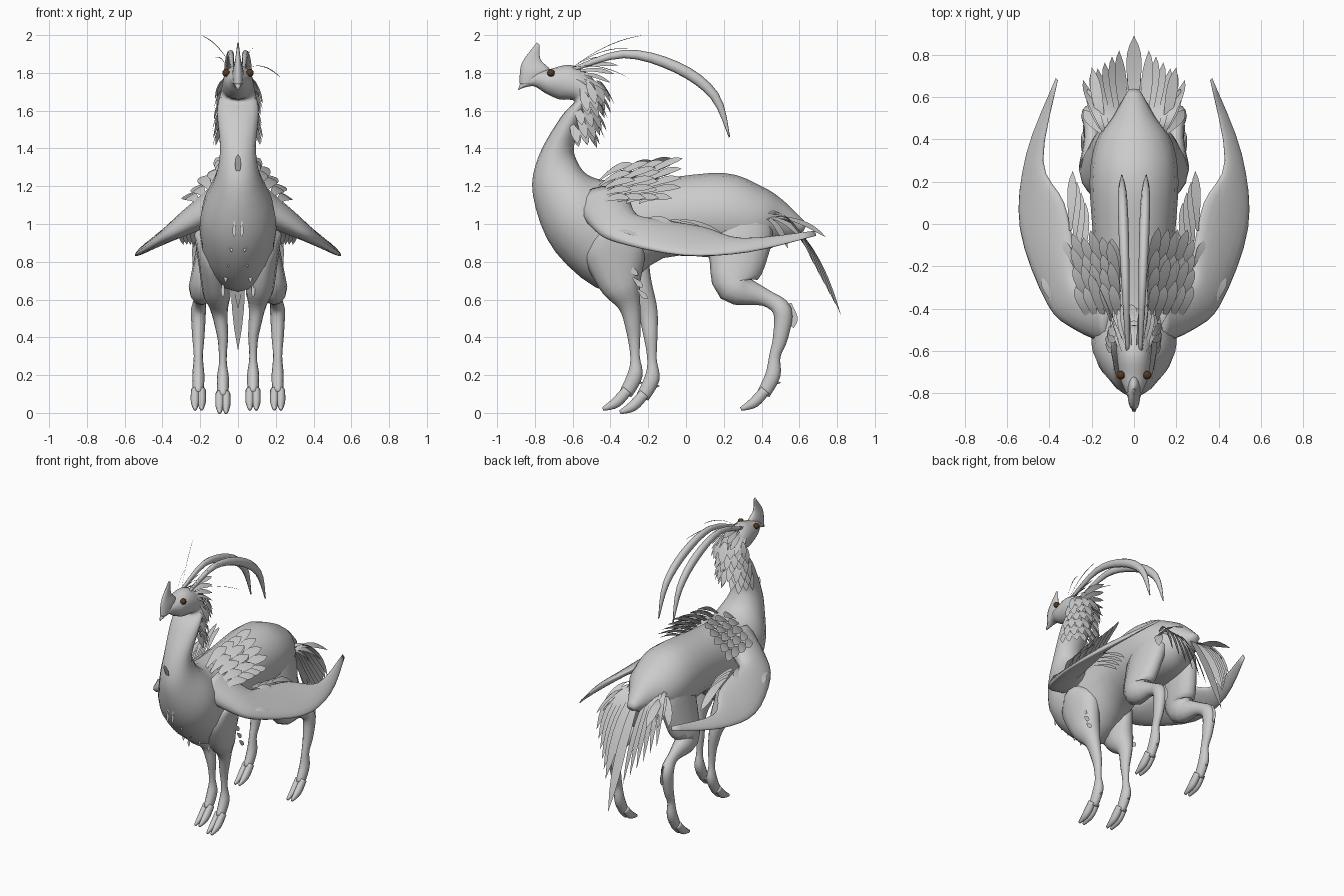
import bpy, bmesh, math, random
from mathutils import Vector

random.seed(4)
default_cube = bpy.data.objects.get("Cube")
if default_cube:
    bpy.data.objects.remove(default_cube)


def material(name, red, green, blue):
    mat = bpy.data.materials.new(name)
    mat.use_nodes = True
    mat.diffuse_color = (red, green, blue, 1)
    shader = mat.node_tree.nodes["Principled BSDF"]
    shader.inputs["Base Color"].default_value = mat.diffuse_color
    return mat


GREY = material("plumage grey", .6, .6, .6)
BROWN = material("eye brown", .09, .04, .015)


def finish(name, bm, mat=GREY):
    mesh = bpy.data.meshes.new(name)
    bm.to_mesh(mesh)
    bm.free()
    mesh.materials.append(mat)
    part = bpy.data.objects.new(name, mesh)
    bpy.context.collection.objects.link(part)
    for polygon in mesh.polygons:
        polygon.use_smooth = True


def spline(rows, steps=4):
    """Smoothly interpolate between rows of numbers."""
    rows = [Vector(row) for row in rows]
    result = []
    for i in range(len(rows) - 1):
        start, end = rows[i], rows[i + 1]
        before, after = rows[max(i - 1, 0)], rows[min(i + 2, len(rows) - 1)]
        for step in range(steps):
            t = step / steps
            bend = (end - before) * t * (1 - t) ** 2 + (start - after) * t * t * (1 - t)
            ease = t * t * (3 - 2 * t)
            result.append(start.lerp(end, ease) + bend / 2)
    return result + [rows[-1]]


def loft(name, rings, segments=16):
    """Skin ellipses given as centre, half axis, other half axis."""
    bm = bmesh.new()
    loops = []
    for centre, axis, other in rings:
        angles = [math.tau * k / segments for k in range(segments)]
        loops.append([bm.verts.new(centre + axis * math.cos(a) + other * math.sin(a))
                      for a in angles])
    for near, far in zip(loops, loops[1:]):
        for k in range(segments):
            bm.faces.new((near[k - 1], near[k], far[k], far[k - 1]))
    bm.faces.new(loops[0][::-1])
    bm.faces.new(loops[-1])
    bmesh.ops.recalc_face_normals(bm, faces=bm.faces)
    finish(name, bm)


def outline_loft(name, rows):
    """Rows hold upper y, z, lower y, z and half width."""
    rings = []
    for y, z, low_y, low_z, width in spline(rows):
        upper, lower = Vector((0, y, z)), Vector((0, low_y, low_z))
        rings.append(((upper + lower) / 2, (upper - lower) / 2, Vector((width, 0, 0))))
    loft(name, rings)


def tube(name, path, x_rule, flatness=.8, segments=12):
    """Limb along y, z, radius points; x_rule places each point sideways."""
    points = spline(path)
    rings = []
    for i, (y, z, radius) in enumerate(points):
        along = points[min(i + 1, len(points) - 1)] - points[max(i - 1, 0)]
        normal = Vector((0, -along.y, along.x)).normalized()
        rings.append((Vector((x_rule(y, z), y, z)), normal * radius,
                      Vector((min(.075, radius * flatness), 0, 0))))
    loft(name, rings, segments)


def feather(bm, base, tip, lift, width, across=(1, 0, 0), steps=9):
    """Flat round-ended leaf from base to tip, arched upward by lift."""
    base, tip, across = Vector(base), Vector(tip), Vector(across).normalized()
    rows = []
    for i in range(steps + 1):
        t = i / steps
        centre = base.lerp(tip, t) + Vector((0, 0, lift * 4 * t * (1 - t)))
        half = across * width / 2 * (.3 + .7 * math.sin(2.5 * t ** 1.3)) * (1.01 - t ** 8)
        rows.append((bm.verts.new(centre - half), bm.verts.new(centre + half)))
    for (a, b), (c, d) in zip(rows, rows[1:]):
        bm.faces.new((a, b, d, c))


# Body, neck and head in one skin
outline_loft("body", (
    (.64, 1, .62, .96, .03), (.52, 1.12, .5, .9, .1), (.4, 1.2, .38, .84, .18),
    (.2, 1.27, .2, .82, .21), (-.15, 1.24, -.12, .82, .19), (-.4, 1.23, -.4, .64, .2),
    (-.52, 1.26, -.69, .85, .195), (-.58, 1.34, -.81, 1.15, .12), (-.59, 1.43, -.78, 1.36, .095),
    (-.52, 1.62, -.66, 1.57, .11), (-.48, 1.75, -.59, 1.65, .09), (-.6, 1.84, -.67, 1.66, .08),
    (-.72, 1.82, -.74, 1.69, .065), (-.8, 1.8, -.81, 1.73, .035), (-.88, 1.74, -.89, 1.71, .008)))

# Upright crest above the beak
outline_loft("crest", (
    (-.8, 1.74, -.88, 1.74, .025), (-.72, 1.81, -.88, 1.79, .03),
    (-.77, 1.87, -.865, 1.86, .016), (-.775, 1.95, -.79, 1.96, .004)))

HIND_PATH = ((.29, 1.08, .1), (.29, .98, .17), (.27, .8, .15), (.26, .67, .1), (.42, .61, .045),
             (.51, .54, .05), (.5, .4, .04), (.47, .3, .03), (.46, .2, .04), (.41, .1, .035))
FRONT_PATH = ((-.4, .96, .08), (-.38, .86, .16), (-.35, .7, .12), (-.3, .57, .06),
              (-.28, .45, .04), (-.27, .3, .025), (-.27, .2, .04), (-.32, .1, .035))
TOE_PATH = ((.01, .02, .028), (-.05, -.045, .028), (-.12, -.08, .01))
PLUME_PATH = ((-.62, 1.81, .01), (-.33, 1.9, .022), (-.05, 1.83, .03), (.15, 1.68, .025),
              (.23, 1.46, .004))
# Wing rows: leading x, y, trailing x, y, thickness
WING = ((.1, -.58, .08, -.3, .1), (.28, -.5, .25, -.25, .065), (.41, -.38, .28, -.12, .045),
        (.54, -.02, .33, .1, .025), (.51, .33, .43, .3, .02), (.37, .69, .36, .68, .003))


def leg(name, path, x_rule, stride):
    """Limb with two toes and a dew claw, its foot moved back by stride."""
    def step(y, z, radius):
        shift = stride * min(1, max(0, .9 - z) * 3)
        return y + shift, z - shift / 5, radius
    moved = [step(*point) for point in path]
    tube(name, moved, x_rule)
    ankle = Vector(moved[-1])
    for spread in (-.017, .017):
        toe = [(ankle.x + y, ankle.y + z, r) for y, z, r in TOE_PATH]
        tube(name + "_toe", toe, lambda y, z: x_rule(y, z) + spread, segments=8)
    claw = [(ankle.x + .04, ankle.y + .06, .02), (ankle.x + .09, ankle.y + .06, .002)]
    tube(name + "_dew_claw", claw, x_rule, segments=6)


def build_side(side, label):
    def at(x, y, z):
        return Vector((side * x, y, z))

    leg(label + "_hind_leg", HIND_PATH, lambda y, z: side * (.21 - .2 * max(0, z - .55)), 0)
    leg(label + "_front_leg", FRONT_PATH, lambda y, z: side * (.08 + .14 * max(0, z - .4)),
        0 if side > 0 else .09)
    tube(label + "_head_plume", PLUME_PATH, lambda y, z: side * (.05 + y / 30), segments=8)

    # Wing slopes down towards its outer edge
    rings = []
    for x, y, inner_x, inner_y, thick in spline(WING):
        outer = at(x, y, 1.16 - .6 * x)
        inner = at(inner_x, inner_y, 1.18 - .6 * inner_x)
        rings.append(((outer + inner) / 2, (outer - inner) / 2, at(.5, 0, .85) * thick))
    loft(label + "_wing", rings)

    bm = bmesh.new()
    bmesh.ops.create_uvsphere(bm, u_segments=16, v_segments=10, radius=.02)
    bmesh.ops.translate(bm, verts=bm.verts, vec=at(.063, -.715, 1.8))
    finish(label + "_eye", bm, BROWN)

    # Layered shoulder feathers fanning up and back
    bm = bmesh.new()
    slope = at(1, 0, -.7)
    for row in range(4):
        for column in range(5):
            out = column / 4
            base = at(.07 + .14 * out, -.46 + .07 * row, 1.23 - .12 * out)
            reach = at(.04 + .04 * out, .2, .1 - .07 * out) * random.uniform(.8, 1.2)
            feather(bm, base, base + reach, .02, .065, slope)
    # Quills hanging behind the wing and its jagged cuff
    for i in range(4):
        root = at(.24 + .02 * i, -.18 + .05 * i, 1.02)
        feather(bm, root, root + at(-.01, .28, -.13), .03, .055, slope)
        cuff = at(.38 - .03 * i, -.38 + .06 * i, .97 + .02 * i)
        feather(bm, cuff, cuff + at(.05, .13, -.03), .01, .06, slope)
    finish(label + "_wing_feathers", bm)

    # Nape feathers, then the ruff behind the head
    bm = bmesh.new()
    for row in range(6):
        for column in range(4):
            angle = .1 + .4 * (column + row % 2 / 2)
            around = at(math.sin(angle), math.cos(angle), 0)
            base = around * .09 + Vector((0, -.55 - row / 80, 1.76 - row / 22))
            reach = around * .04 + Vector((0, .03, -.11))
            feather(bm, base, base + reach * random.uniform(.8, 1.2), .015, .05,
                    at(around.y, -abs(around.x), 0))
    for i in range(5):
        base = at(.015 * (i + 1), -.58, 1.82 - i / 80)
        feather(bm, base, base + at(.03, .22 - i / 50, .02 - i / 30), .015, .04, slope)
    finish(label + "_neck_feathers", bm)

    # Side tail feathers spread wide, then droop
    bm = bmesh.new()
    for i in range(6):
        out = i / 5
        base = at(.05 + .08 * out, .45 - .05 * out, 1.04)
        tip = at(.07 + .17 * out, .82 - .14 * out, .52 + .26 * out)
        feather(bm, base, tip, .12, .065, at(1, .5, .2 - out / 2))
    for i in range(3):
        base = at(.14, .42, 1.03)
        feather(bm, base, at(.2 + .02 * i, .74 - .1 * i, .93 - .03 * i), .04, .06, at(1, -.6, -.3))
    finish(label + "_tail_feathers", bm)

    # Loose tufts down the chest, on the flank and at the hock
    bm = bmesh.new()
    for i in range(5):
        down = i / 4
        root = at(.02 + .06 * down, -.77 + .33 * down, 1.02 - .32 * down)
        feather(bm, root, root + at(0, -.01, -.09), 0, .02)
    for i in range(4):
        root = at(.19, -.33 + i / 40, .84 - i / 16)
        feather(bm, root, root + at(0, .05, -.05), 0, .03, (0, 1, 1))
    hock = at(.205, .55, .58)
    feather(bm, hock, hock + at(0, .02, -.13), 0, .06, (0, 1, .3))
    finish(label + "_tufts", bm)


build_side(1, "left")
build_side(-1, "right")

# Long middle tail feathers
bm = bmesh.new()
feather(bm, (0, .52, 1.07), (0, .89, .33), .09, .075)
feather(bm, (0, .5, 1.06), (0, .8, .55), .08, .07)
finish("middle_tail_feathers", bm)

# Throat tuft
bm = bmesh.new()
feather(bm, (0, -.79, 1.25), (0, -.84, 1.37), 0, .035)
finish("throat_tuft", bm)

# Fine whiskers
bm = bmesh.new()
for x, tip_x, tip_y, tip_z in ((-.03, -.2, -.22, 2), (.04, .08, -.3, 1.93),
                               (.06, .23, -.3, 1.77), (-.06, -.13, -.38, 1.87)):
    feather(bm, (x, -.6, 1.83), (tip_x, tip_y, tip_z), .03, .005, (1, 0, 1))
finish("whiskers", bm)
